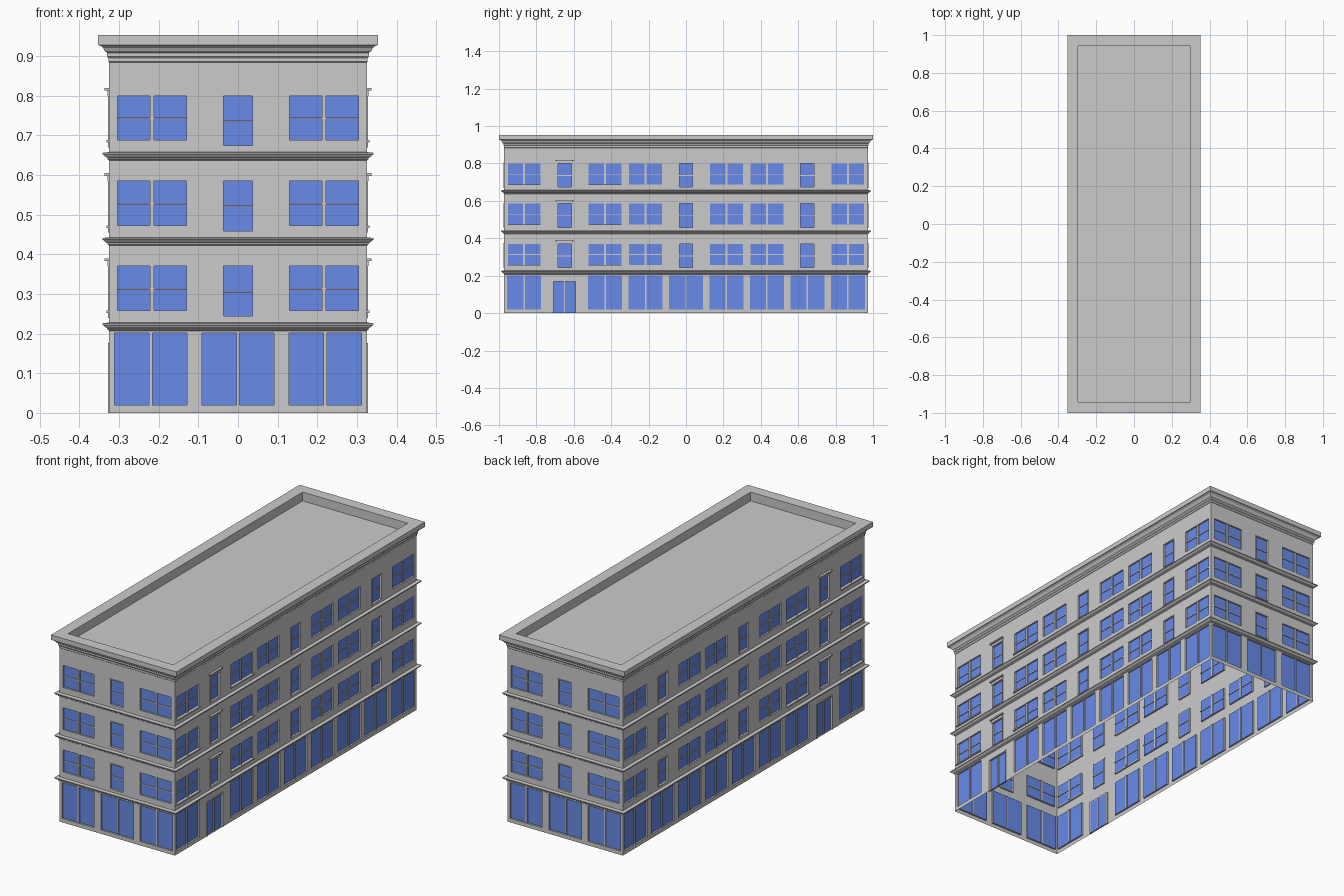
import bpy, bmesh

if "Cube" in bpy.data.objects:
    bpy.data.objects.remove(bpy.data.objects["Cube"])

HX, HY, TOP = 0.325, 0.972, 0.89      # wall half sizes and height
RECESS, STEP = 0.008, 0.215           # glass depth, storey pitch

blue = bpy.data.materials.new("glass_blue")
blue.diffuse_color = (0.14, 0.26, 0.82, 1)
blue.use_nodes = True
blue.node_tree.nodes["Principled BSDF"].inputs["Base Color"].default_value = blue.diffuse_color


def finish(bm, name, mat=None, axis=None, fix=False):
    if fix:
        bmesh.ops.recalc_face_normals(bm, faces=bm.faces)
    me = bpy.data.meshes.new(name)
    bm.to_mesh(me)
    bm.free()
    ob = bpy.data.objects.new(name, me)
    bpy.context.collection.objects.link(ob)
    if mat:
        me.materials.append(mat)
    if axis is not None:
        m = ob.modifiers.new("Mirror", 'MIRROR')
        m.use_axis = [i == axis for i in range(3)]
        m.use_mirror_merge = False
    return ob


def quad(bm, pts):
    bm.faces.new([bm.verts.new(p) for p in pts])


def box(bm, f, u0, u1, d0, d1, z0, z1):
    v = [bm.verts.new(f(u, d, z)) for z in (z0, z1)
         for u, d in ((u0, d0), (u1, d0), (u1, d1), (u0, d1))]
    for i in ((0, 1, 2, 3), (4, 5, 6, 7), (0, 1, 5, 4), (1, 2, 6, 5), (2, 3, 7, 6), (3, 0, 4, 7)):
        bm.faces.new([v[k] for k in i])


def surround(bm, f, u0, u1, z0, z1, w=0.004, d=-0.003):
    for a, b in ((u0 - w, u0), (u1, u1 + w)):
        box(bm, f, a, b, d, RECESS, z0 - w if z0 > 0 else 0, z1 + w)
    box(bm, f, u0, u1, d, RECESS, z1, z1 + w)
    if z0 > 0:
        box(bm, f, u0, u1, d, RECESS, z0 - w, z0)


def facade(name, f, half, axis, shops, doubles, singles, door=None, hooded=(), sills=()):
    wall, glass, trim = bmesh.new(), bmesh.new(), bmesh.new()
    holes = []
    # Shop windows
    for c in shops:
        holes.append((c - 0.091, c + 0.091, 0.02, 0.202))
        box(trim, f, c - 0.004, c + 0.004, 0.003, 0.012, 0.02, 0.202)
    # Entrance door
    if door is not None:
        holes.append((door - 0.06, door + 0.06, 0, 0.17))
        box(trim, f, door - 0.003, door + 0.003, 0.003, 0.012, 0, 0.17)
        surround(trim, f, door - 0.06, door + 0.06, 0, 0.17, 0.006)
    # Upper storey windows
    for k in range(3):
        dz = STEP * k
        zb, zm, zt = 0.258 + dz, 0.313 + dz, 0.37 + dz
        for c in doubles:
            u0, u1 = c - 0.087, c + 0.087
            holes.append((u0, u1, zb, zt))
            box(trim, f, c - 0.005, c + 0.005, 0.002, 0.012, zb, zt)
            box(trim, f, u0, u1, 0.004, 0.012, zm - 0.002, zm + 0.002)
            if c in sills:
                box(trim, f, u0 - 0.005, u1 + 0.005, -0.007, RECESS, zb - 0.006, zb)
        for c in singles:
            u0, u1, z0 = c - 0.036, c + 0.036, zb - 0.014
            holes.append((u0, u1, z0, zt))
            box(trim, f, u0, u1, 0.004, 0.012, zm - 0.009, zm - 0.005)
            surround(trim, f, u0, u1, z0, zt)
            if c in hooded:
                box(trim, f, c - 0.041, c + 0.041, -0.004, 0.001, zt, zt + 0.013)
                box(trim, f, c - 0.047, c + 0.047, -0.012, 0.001, zt + 0.013, zt + 0.02)
    # Wall panels around the openings
    us = sorted({-half, half} | {h[i] for h in holes for i in (0, 1)})
    zs = sorted({0, TOP} | {h[i] for h in holes for i in (2, 3)})
    for a, b in zip(us, us[1:]):
        for lo, hi in zip(zs, zs[1:]):
            u, z = (a + b) / 2, (lo + hi) / 2
            if not any(h[0] < u < h[1] and h[2] < z < h[3] for h in holes):
                quad(wall, [f(a, 0, lo), f(b, 0, lo), f(b, 0, hi), f(a, 0, hi)])
    bmesh.ops.remove_doubles(wall, verts=wall.verts, dist=1e-5)
    # Reveals and glass
    for a, b, lo, hi in holes:
        ring = [(a, lo), (b, lo), (b, hi), (a, hi)]
        quad(glass, [f(u, RECESS, z) for u, z in ring])
        for (p, q), (r, s) in zip(ring, ring[1:] + ring[:1]):
            quad(wall, [f(p, 0, q), f(r, 0, s), f(r, RECESS, s), f(p, RECESS, q)])
    finish(wall, name + "_walls", axis=axis)
    finish(glass, name + "_glass", blue, axis)
    finish(trim, name + "_window_frames", axis=axis, fix=True)


def moulding(name, profile, cap=False):
    bm = bmesh.new()
    rings = [[bm.verts.new((sx * (HX + o), sy * (HY + o), z))
              for sx, sy in ((-1, -1), (1, -1), (1, 1), (-1, 1))] for o, z in profile]
    for lo, hi in zip(rings, rings[1:]):
        for i in range(4):
            j = (i + 1) % 4
            bm.faces.new((lo[i], lo[j], hi[j], hi[i]))
    if cap:
        bm.faces.new(rings[-1])
    finish(bm, name)


# Short ends and long sides, each mirrored to the opposite face
facade("end", lambda u, d, z: (u, -HY + d, z), HX, 1,
       (-0.22, 0, 0.22), (-0.217, 0.217), (0,))
P = 0.2165
facade("side", lambda u, d, z: (HX - d, u, z), HY, 0,
       [P * i for i in (-4, -2, -1, 0, 1, 2, 3, 4)],
       [P * i for i in (-4, -2, -1, 1, 2, 4)],
       [P * i for i in (-3, 0, 3)],
       door=-3 * P, hooded=[-3 * P], sills=[-4 * P, -2 * P])

# Storey ledges
for k in range(3):
    moulding("storey_ledge_%d" % (k + 1), [(o, z + STEP * k) for o, z in (
        (0, 0.207), (0.004, 0.210), (0.004, 0.213), (0.011, 0.217),
        (0.013, 0.220), (0.017, 0.222), (0.017, 0.226), (0, 0.228))])

# Roof cornice with parapet and sunken roof
moulding("roof_cornice", [(0, 0.884), (0.002, 0.886), (0.002, 0.895), (0.005, 0.899),
         (0.005, 0.908), (0.011, 0.913), (0.015, 0.921), (0.021, 0.926), (0.028, 0.928),
         (0.028, 0.953), (-0.029, 0.953), (-0.029, 0.908)], cap=True)
